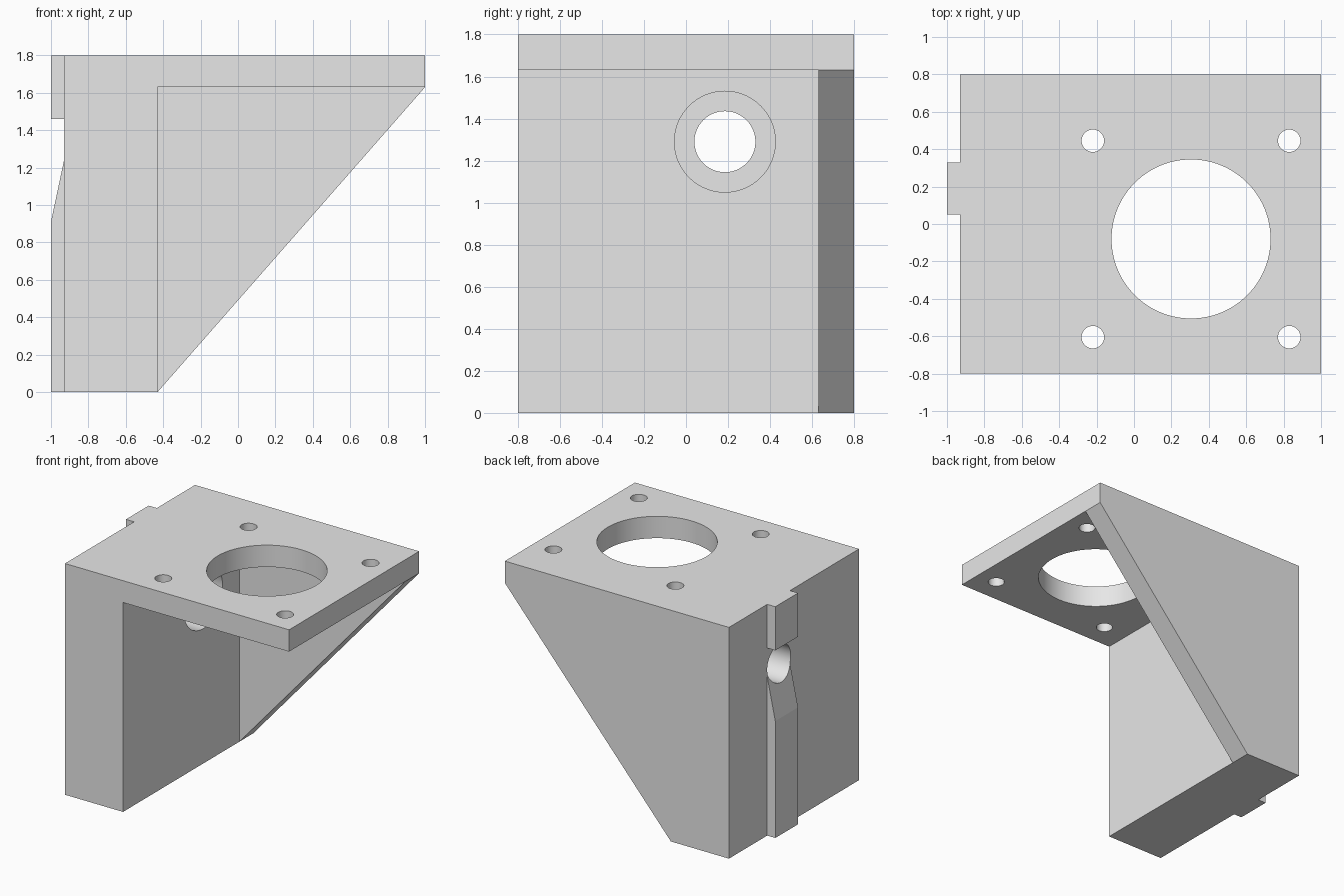
import bpy
import bmesh
from math import radians
from mathutils import Matrix, Vector

cube = bpy.data.objects.get("Cube")
if cube:
    bpy.data.objects.remove(cube, do_unlink=True)

GREY = (0.8, 0.8, 0.8, 1.0)
grey = bpy.data.materials.new("light grey")
grey.use_nodes = True
grey.diffuse_color = GREY
grey.node_tree.nodes["Principled BSDF"].inputs["Base Color"].default_value = GREY


def add_object(name, bm):
    bmesh.ops.recalc_face_normals(bm, faces=bm.faces)
    mesh = bpy.data.meshes.new(name)
    bm.to_mesh(mesh)
    bm.free()
    mesh.materials.append(grey)
    obj = bpy.data.objects.new(name, mesh)
    bpy.context.collection.objects.link(obj)
    return obj


def extrude_profile(name, points, y0, y1):
    """Side profile in x and z, drawn out along y."""
    bm = bmesh.new()
    face = bm.faces.new([bm.verts.new((x, y0, z)) for x, z in points])
    grown = bmesh.ops.extrude_face_region(bm, geom=[face])["geom"]
    verts = [g for g in grown if isinstance(g, bmesh.types.BMVert)]
    bmesh.ops.translate(bm, verts=verts, vec=(0, y1 - y0, 0))
    return add_object(name, bm)


def cylinder(name, radius, start, end, sides=96):
    start, end = Vector(start), Vector(end)
    axis = end - start
    turn = axis.to_track_quat("Z", "Y").to_matrix().to_4x4()
    bm = bmesh.new()
    bmesh.ops.create_cone(bm, cap_ends=True, segments=sides, radius1=radius,
                          radius2=radius, depth=axis.length,
                          matrix=Matrix.Translation((start + end) / 2) @ turn)
    return add_object(name, bm)


def combine(target, tool, operation):
    """Apply a boolean and remove the tool."""
    tool.hide_render = True
    mod = target.modifiers.new("boolean", "BOOLEAN")
    mod.operation = operation
    mod.solver = "EXACT"
    mod.object = tool
    bpy.context.view_layer.objects.active = target
    bpy.ops.object.modifier_apply(modifier=mod.name)
    bpy.data.objects.remove(tool, do_unlink=True)


back, wall, top, under = -0.93, -0.43, 1.8, 1.63
rail_y = (0.05, 0.33)

# Bracket body with its slanted side
bracket = extrude_profile("motor_bracket", [
    (back, 0), (wall, 0), (1, under), (1, top), (back, top)], -0.8, 0.8)

# Pocket leaving the wall, the top plate and one gusset
combine(bracket, extrude_profile("pocket", [
    (wall, -0.1), (1.1, -0.1), (1.1, under), (wall, under)], -0.9, 0.63), "DIFFERENCE")

# Locating rail on the back, interrupted around the bolt hole
combine(bracket, extrude_profile("lower_rail", [
    (-0.9, 0), (-1, 0), (-1, 0.91), (back, 1.24), (-0.9, 1.24)], *rail_y), "UNION")
combine(bracket, extrude_profile("upper_rail", [
    (-0.9, 1.46), (-1, 1.46), (-1, top), (-0.9, top)], *rail_y), "UNION")

# Motor opening and its four screw holes
combine(bracket, cylinder("motor_opening", 0.425, (0.305, -0.08, 1.5),
                          (0.305, -0.08, 2)), "DIFFERENCE")
for x in (-0.22, 0.83):
    for y in (-0.605, 0.445):
        combine(bracket, cylinder("screw_hole", 0.06, (x, y, 1.5), (x, y, 2), 48),
                "DIFFERENCE")

# Bolt hole through the wall with a wide recess for the head
for name, radius, x0, x1 in (("bolt_hole", 0.145, -1.2, -0.3),
                             ("bolt_head_recess", 0.24, -0.7, -0.3)):
    combine(bracket, cylinder(name, radius, (x0, 0.185, 1.29), (x1, 0.185, 1.29)),
            "DIFFERENCE")

bpy.ops.object.select_all(action="DESELECT")
bracket.select_set(True)
bpy.context.view_layer.objects.active = bracket
bpy.ops.object.shade_smooth_by_angle(angle=radians(10))
